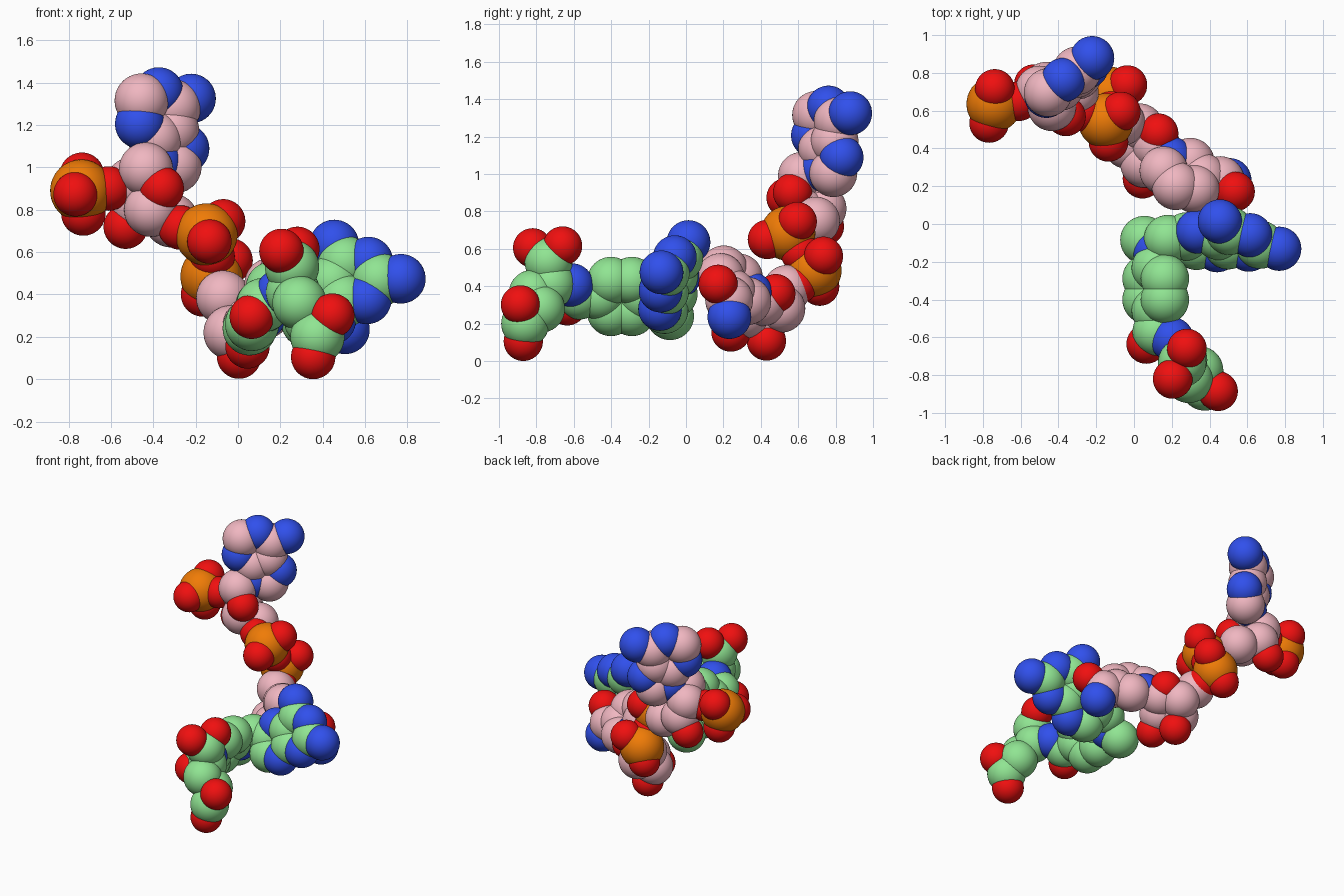
import bpy, bmesh
from math import sin, cos, radians
from mathutils import Vector, Matrix

if "Cube" in bpy.data.objects:
    bpy.data.objects.remove(bpy.data.objects["Cube"])

COLOURS = {'pink': (0.87, 0.47, 0.53, 1), 'green': (0.28, 0.78, 0.29, 1),
           'N': (0.03, 0.08, 0.84, 1), 'O': (0.87, 0.005, 0.005, 1), 'P': (0.87, 0.20, 0.002, 1)}
RADIUS = {'C': 0.128, 'N': 0.117, 'O': 0.105, 'P': 0.147}
B = 0.112           # hexagon radius / bond length
S = 2 * B           # distance of a ring substituent

mats = {}
for key, col in COLOURS.items():
    mats[key] = bpy.data.materials.new(key + "_atoms")
    mats[key].diffuse_color = col


def build(name, carbon, atoms):
    """One object holding a group of overlapping atom spheres."""
    me = bpy.data.meshes.new(name)
    slots = [carbon, 'N', 'O', 'P']
    for s in slots:
        me.materials.append(mats[s])
    bm = bmesh.new()
    for el, pos in atoms:
        n = len(bm.faces)
        bmesh.ops.create_icosphere(bm, subdivisions=4, radius=RADIUS[el],
                                   matrix=Matrix.Translation(pos))
        bm.faces.ensure_lookup_table()
        for f in bm.faces[n:]:
            f.material_index = 'CNOP'.index(el)
            f.smooth = True
    bm.to_mesh(me)
    bm.free()
    ob = bpy.data.objects.new(name, me)
    bpy.context.collection.objects.link(ob)


def flat(c, u, v, polar):
    """Atoms of a flat ring: (element, radius, degrees) in the plane of u and v."""
    c, u, v = Vector(c), Vector(u).normalized(), Vector(v)
    v = (v - u * v.dot(u)).normalized()
    return [(el, c + r * (cos(radians(a)) * u + sin(radians(a)) * v)) for el, r, a in polar]


def hexagon(elements, start=0, step=60):
    return [(el, B, start + i * step) for i, el in enumerate(elements)]


def loose(elements, *points):
    return [(el, Vector(p)) for el, p in zip(elements, points)]


# ---- green molecule ----
# double ring with two side nitrogens
pu, pv = (0.52, 0.236, 0.82), (-0.83, 0.376, 0.415)
first = flat((0.557, -0.086, 0.463), pu, pv,
             hexagon("NCCCNC") + [('N', S, 60), ('N', 0.217, -60)])
second = flat((0.389, -0.089, 0.365), pu, pv, hexagon("NCCN", 60))
build("green_double_ring", 'green', first + second)

# bridge between the rings
build("green_bridge", 'green', loose("CNC",
      (0.18, -0.08, 0.365), (0.11, -0.14, 0.30), (0.055, -0.085, 0.24)))

# six-carbon ring
build("green_six_ring", 'green',
      flat((0.115, -0.345, 0.345), (0, -1, 0), (0.5, 0, 0.866), hexagon("CCCCCC")))

# tail with two forked acid ends
build("green_tail", 'green', loose("CONCCOOCCCOO",
      (0.12, -0.57, 0.35), (0.065, -0.635, 0.295), (0.20, -0.61, 0.405),
      (0.26, -0.72, 0.41), (0.255, -0.735, 0.53), (0.28, -0.66, 0.615),
      (0.205, -0.82, 0.605), (0.29, -0.82, 0.36), (0.345, -0.775, 0.28),
      (0.375, -0.86, 0.20), (0.445, -0.885, 0.30), (0.355, -0.87, 0.105)))

# ---- pink molecule ----
# lower flat ring with its side group
build("pink_lower_ring", 'pink',
      flat((0.26, 0.265, 0.405), (0.92, -0.16, -0.37), (-0.61, 0.71, -0.355),
           hexagon("CCNCCC") + [('C', 0.215, 0)])
      + loose("ON", (0.535, 0.172, 0.41), (0.505, 0.232, 0.235)))

# lower sugar
build("pink_lower_sugar", 'pink', loose("COCCCCOO",
      (0.12, 0.41, 0.315), (0.13, 0.48, 0.36), (0.03, 0.51, 0.28),
      (-0.035, 0.42, 0.22), (0.055, 0.32, 0.25), (-0.07, 0.54, 0.385),
      (0.045, 0.24, 0.155), (0.005, 0.43, 0.107)))

# linked phosphate pair
build("phosphate_pair", 'pink', loose("POOOOPOOO",
      (-0.149, 0.545, 0.683), (-0.135, 0.435, 0.65), (-0.07, 0.595, 0.745),
      (-0.272, 0.595, 0.716), (-0.12, 0.61, 0.58),
      (-0.125, 0.685, 0.485), (-0.035, 0.735, 0.56), (-0.165, 0.715, 0.40),
      (-0.08, 0.60, 0.41)))

# upper sugar
build("pink_upper_sugar", 'pink', loose("COCCCCO",
      (-0.435, 0.62, 0.99), (-0.36, 0.57, 0.90), (-0.41, 0.62, 0.80),
      (-0.465, 0.73, 0.815), (-0.50, 0.71, 0.92), (-0.315, 0.695, 0.75),
      (-0.53, 0.74, 0.72)))

# end phosphate
build("end_phosphate", 'pink', loose("POOOO",
      (-0.74, 0.635, 0.89), (-0.61, 0.65, 0.90), (-0.767, 0.535, 0.873),
      (-0.737, 0.715, 0.965), (-0.73, 0.66, 0.782)))

# upper double ring: hexagon, fused pentagon and side nitrogen
build("pink_upper_double_ring", 'pink',
      flat((-0.383, 0.745, 1.245), (0.722, 0.594, 0.357), (-0.325, -0.166, 0.93),
           hexagon("CNCNCC") + [('N', S, 0), ('N', 0.222, -66), ('C', 0.258, -90),
                                ('N', 0.222, -114)]))

for m in bpy.data.materials:
    if m.users and not m.is_grease_pencil:
        m.use_nodes = True
        m.node_tree.nodes["Principled BSDF"].inputs["Base Color"].default_value = m.diffuse_color
